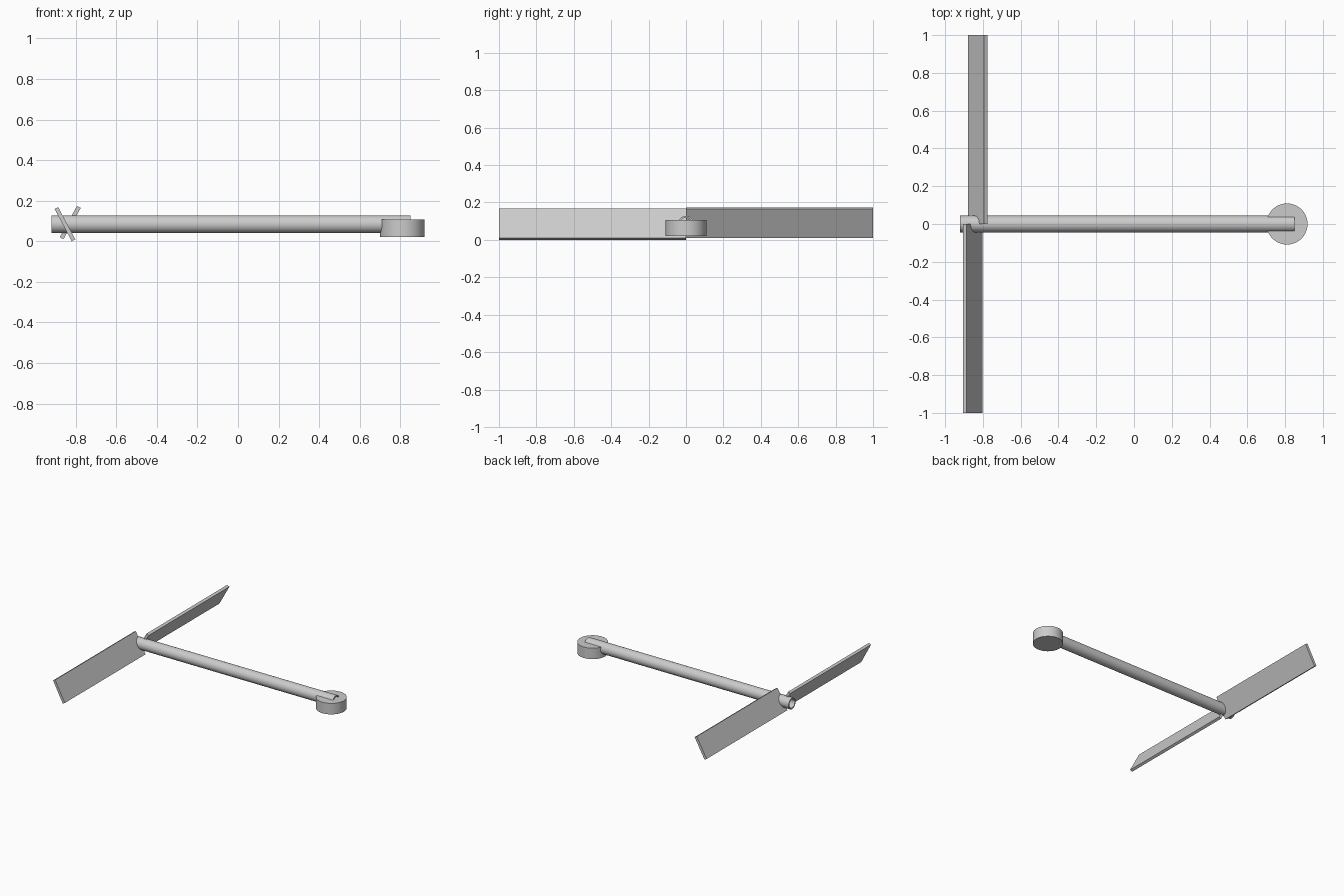
import bpy
import bmesh
from math import radians, cos, sin, tau
from mathutils import Matrix, Vector

if "Cube" in bpy.data.objects:
    bpy.data.objects.remove(bpy.data.objects["Cube"])

grey = bpy.data.materials.new("plain grey")
grey.use_nodes = True
grey.diffuse_color = (0.6, 0.6, 0.6, 1)
grey.node_tree.nodes["Principled BSDF"].inputs["Base Color"].default_value = (0.6, 0.6, 0.6, 1)


def finish(name, bm, smooth=False):
    """Turn a bmesh into a named grey object."""
    bmesh.ops.recalc_face_normals(bm, faces=bm.faces)
    mesh = bpy.data.meshes.new(name)
    bm.to_mesh(mesh)
    bm.free()
    mesh.materials.append(grey)
    obj = bpy.data.objects.new(name, mesh)
    bpy.context.collection.objects.link(obj)
    if smooth:
        bpy.ops.object.select_all(action="DESELECT")
        obj.select_set(True)
        bpy.context.view_layer.objects.active = obj
        bpy.ops.object.shade_smooth_by_angle(angle=radians(30))
    return obj


def tube(name, x0, x1, z, outer, inner, sides=48):
    """Hollow pipe along x with open ends and a wall thickness."""
    bm = bmesh.new()
    rings = []
    for x, r in ((x0, outer), (x1, outer), (x1, inner), (x0, inner)):
        rings.append([bm.verts.new((x, r * cos(tau * i / sides), z + r * sin(tau * i / sides)))
                      for i in range(sides)])
    for k, ring in enumerate(rings):
        nxt = rings[(k + 1) % len(rings)]
        for i in range(sides):
            j = (i + 1) % sides
            bm.faces.new((ring[i], ring[j], nxt[j], nxt[i]))
    return finish(name, bm, smooth=True)


def disc(name, x, z0, z1, radius):
    """Upright solid cylinder."""
    bm = bmesh.new()
    bmesh.ops.create_cone(bm, cap_ends=True, segments=48, radius1=radius, radius2=radius,
                          depth=z1 - z0, matrix=Matrix.Translation((x, 0, (z0 + z1) / 2)))
    return finish(name, bm, smooth=True)


def blade(name, x, z, side, pitch, width, thickness):
    """Flat pitched plank running out along y from the pipe."""
    bm = bmesh.new()
    place = (Matrix.Translation((x, side * 0.5, z))
             @ Matrix.Rotation(radians(pitch), 4, "Y")
             @ Matrix.Diagonal(Vector((width, 1, thickness, 1))))
    bmesh.ops.create_cube(bm, size=1, matrix=place)
    return finish(name, bm)


tube("long_pipe", -0.92, 0.85, 0.084, 0.044, 0.034)
disc("end_disc", 0.81, 0.02, 0.106, 0.109)
blade("front_blade", -0.853, 0.084, -1, 62, 0.18, 0.02)
blade("back_blade", -0.827, 0.092, 1, -61, 0.176, 0.021)
